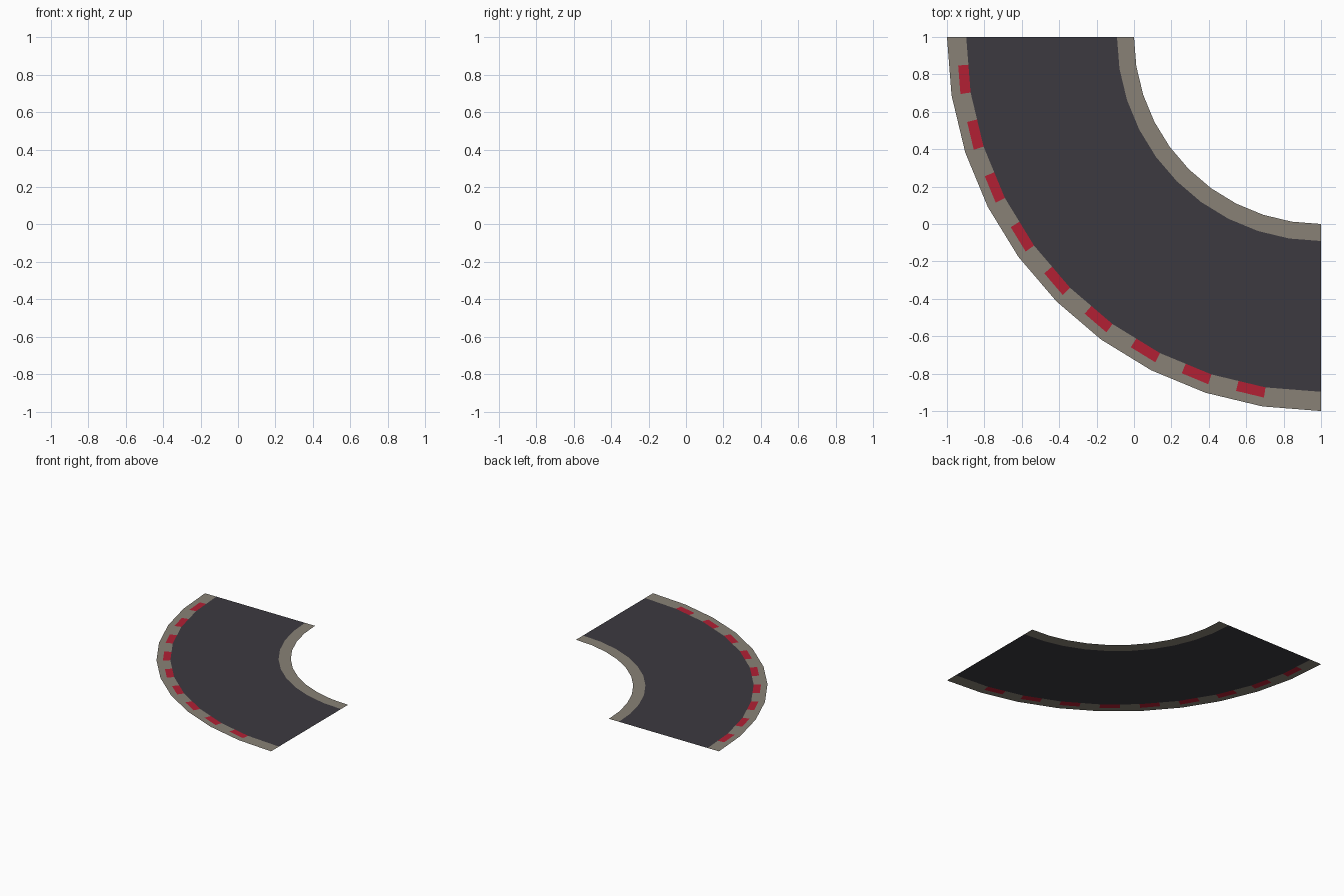
import bpy, bmesh, math

if "Cube" in bpy.data.objects:
    bpy.data.objects.remove(bpy.data.objects["Cube"])

SEGMENTS = 10                 # straight chords in the quarter turn
CX, CY = 1.0, 1.0             # centre of the bend


def material(name, rgb):
    m = bpy.data.materials.new(name)
    m.diffuse_color = (*rgb, 1)
    m.use_nodes = True
    m.node_tree.nodes["Principled BSDF"].inputs["Base Color"].default_value = m.diffuse_color
    return m


def point(r, step):
    """Point at radius r on the faceted bend; step counts half segments."""
    def corner(i):
        a = math.pi / 2 * i / SEGMENTS
        return CX - r * math.cos(a), CY - r * math.sin(a)
    p, q = corner(step // 2), corner((step + 1) // 2)
    return (p[0] + q[0]) / 2, (p[1] + q[1]) / 2, 0.0


def sheet(name, mat, cells):
    """Flat sheet from (inner radius, outer radius, half-segment) cells."""
    bm = bmesh.new()
    for r0, r1, s in cells:
        bm.faces.new([bm.verts.new(point(r, k)) for r, k in
                      ((r0, s), (r1, s), (r1, s + 1), (r0, s + 1))])
    bmesh.ops.remove_doubles(bm, verts=bm.verts, dist=1e-5)
    for f in bm.faces:
        f.normal_update()
        if f.normal.z < 0:
            f.normal_flip()
    me = bpy.data.meshes.new(name)
    bm.to_mesh(me)
    bm.free()
    me.materials.append(mat)
    ob = bpy.data.objects.new(name, me)
    bpy.context.collection.objects.link(ob)


asphalt = material("dark asphalt", (0.045, 0.042, 0.051))
gravel = material("grey brown gravel", (0.246, 0.222, 0.181))
red = material("kerb red", (0.445, 0.0144, 0.034))

INNER, ROAD_IN, ROAD_OUT, KERB_OUT, OUTER = 1.0, 1.091, 1.897, 1.952, 2.0
halves = range(2 * SEGMENTS)
# red kerb blocks fill the second half of every segment but the last
blocks = [s for s in halves if s % 2 == 1 and s < 2 * SEGMENTS - 1]

# road surface
sheet("road", asphalt, [(ROAD_IN, ROAD_OUT, s) for s in halves])
# inner verge
sheet("inner_verge", gravel, [(INNER, ROAD_IN, s) for s in halves])
# outer verge, left open under the kerb blocks
sheet("outer_verge", gravel,
      [(KERB_OUT, OUTER, s) for s in halves]
      + [(ROAD_OUT, KERB_OUT, s) for s in halves if s not in blocks])
# red kerb blocks
sheet("kerb_blocks", red, [(ROAD_OUT, KERB_OUT, s) for s in blocks])
